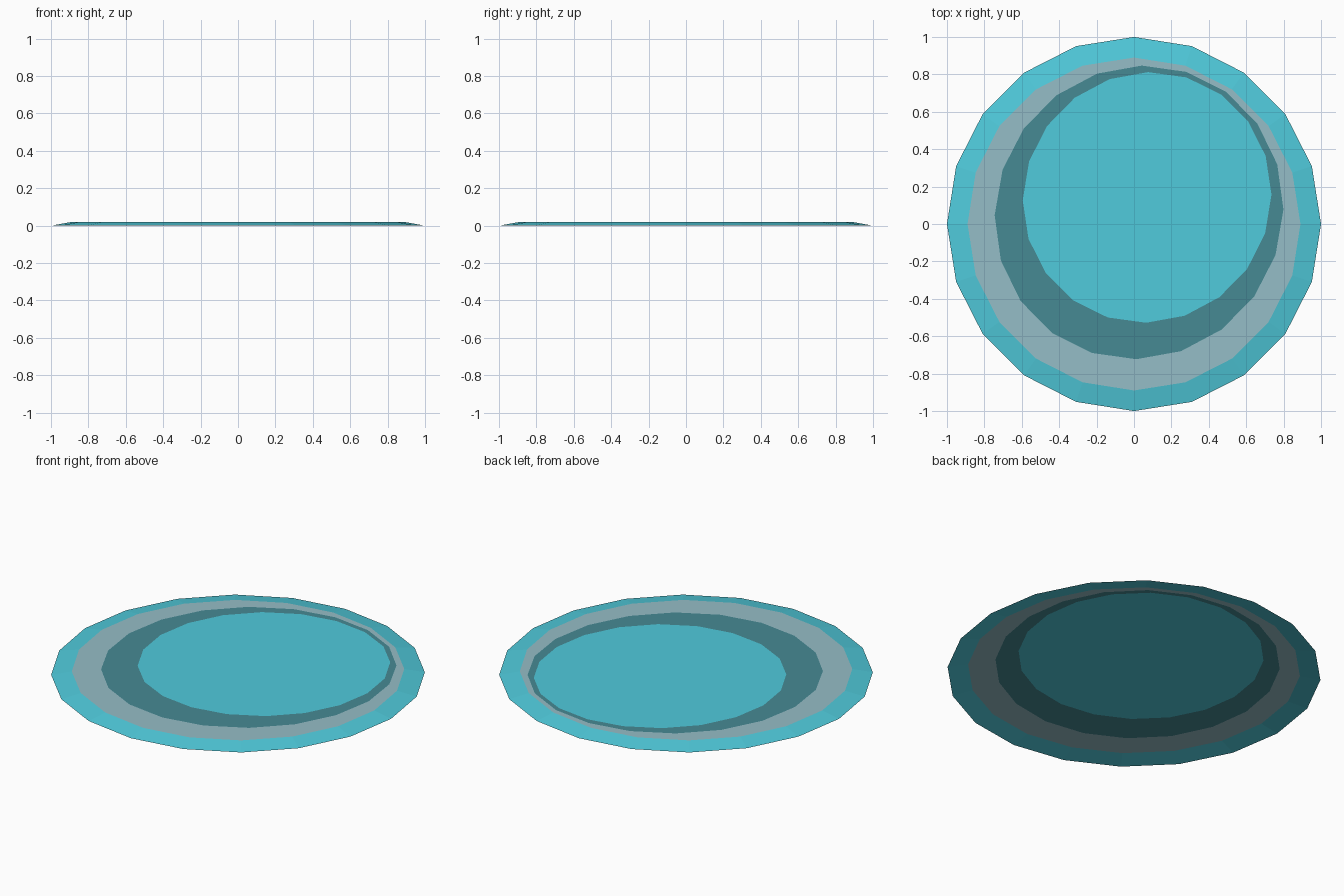
import bpy
import math

if "Cube" in bpy.data.objects:
    bpy.data.objects.remove(bpy.data.objects["Cube"])

N = 20      # sides of every loop
TOP = 0.02  # height of the flat top


def srgb(r, g, b):
    def lin(c):
        c /= 255
        return c / 12.92 if c <= 0.04045 else ((c + 0.055) / 1.055) ** 2.4
    return (lin(r), lin(g), lin(b), 1)


def material(name, rgb):
    m = bpy.data.materials.new(name)
    m.diffuse_color = srgb(*rgb)
    m.use_nodes = True
    m.node_tree.nodes["Principled BSDF"].inputs["Base Color"].default_value = m.diffuse_color
    return m


def loop(centre, a, b, z):
    """Slightly skewed ellipse: centre + a*cos + b*sin."""
    pts = []
    for i in range(N):
        t = 2 * math.pi * i / N
        c, s = math.cos(t), math.sin(t)
        pts.append((centre[0] + a[0] * c + b[0] * s,
                    centre[1] + a[1] * c + b[1] * s, z))
    return pts


def add(name, verts, faces, mat):
    me = bpy.data.meshes.new(name)
    me.from_pydata(verts, [], faces)
    me.materials.append(mat)
    me.update()
    ob = bpy.data.objects.new(name, me)
    bpy.context.collection.objects.link(ob)


def ring(name, outer, inner, mat):
    faces = [(i, (i + 1) % N, N + (i + 1) % N, N + i) for i in range(N)]
    add(name, outer + inner, faces, mat)


cyan = material("cyan", (80, 203, 220))
grey = material("pale grey teal", (149, 190, 199))
dark = material("dark teal", (70, 138, 148))

# Loops from the outer edge inwards, drifting off centre
edge = loop((0, 0), (1, 0), (0, 1), 0)
shoulder = loop((0, 0), (0.89, 0), (0, 0.89), TOP)
middle = loop((0.027, 0.062), (0.772, 0.015), (0.015, 0.785), TOP)
inner = loop((0.07, 0.142), (0.665, 0.015), (0.005, 0.67), TOP)

# Open shell: sloping rim, two flat bands and the centre disc
ring("sloped_rim", edge, shoulder, cyan)
ring("pale_band", shoulder, middle, grey)
ring("dark_band", middle, inner, dark)
add("centre_disc", inner, [tuple(range(N))], cyan)
